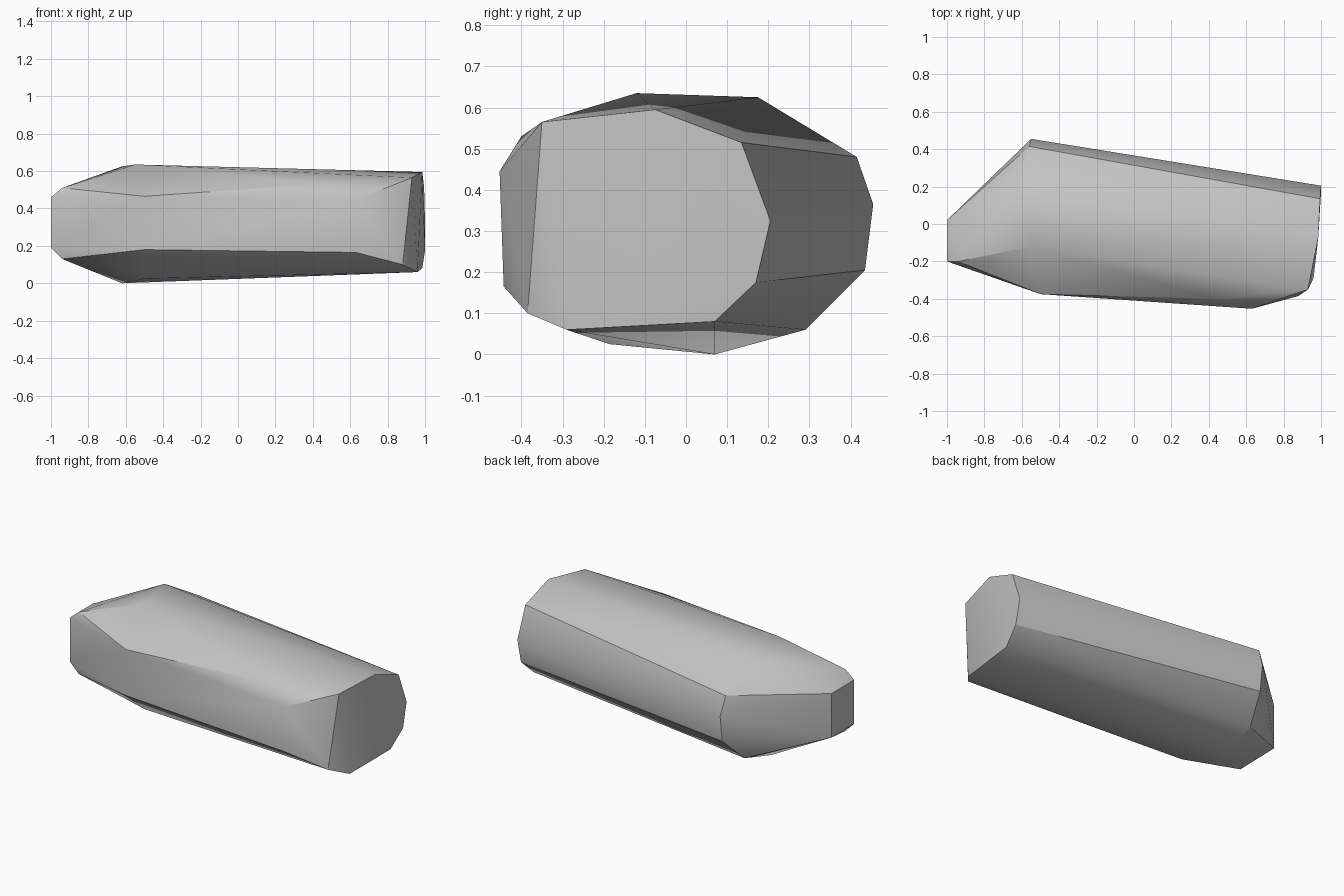
import bpy
import bmesh

# Remove the default cube
default = bpy.data.objects.get("Cube")
if default:
    bpy.data.objects.remove(default, do_unlink=True)


def make_material(name, color):
    mat = bpy.data.materials.new(name)
    mat.use_nodes = True
    mat.diffuse_color = color
    mat.node_tree.nodes["Principled BSDF"].inputs["Base Color"].default_value = color
    return mat


def hull_object(name, points, material):
    """Wrap a faceted convex shell around corner points."""
    bm = bmesh.new()
    for point in points:
        bm.verts.new(point)
    result = bmesh.ops.convex_hull(bm, input=bm.verts[:])
    loose = {v for v in result["geom_interior"] if isinstance(v, bmesh.types.BMVert)}
    loose |= {v for v in bm.verts if not v.link_faces}
    if loose:
        bmesh.ops.delete(bm, geom=list(loose), context='VERTS')
    bmesh.ops.recalc_face_normals(bm, faces=bm.faces[:])
    mesh = bpy.data.meshes.new(name)
    bm.to_mesh(mesh)
    bm.free()
    mesh.materials.append(material)
    obj = bpy.data.objects.new(name, mesh)
    bpy.context.collection.objects.link(obj)
    return obj


# Broad end cap, a nearly flat polygon leaning back toward the front
broad_end = [
    (.93, -.35, .565), (.985, -.075, .595), (.995, .135, .515), (1, .205, .325),
    (1, .17, .175), (.985, .07, .08), (.96, -.29, .06), (.88, -.385, .1),
]

# Widest ring, where the block starts to taper
shoulder = [
    (-.55, -.12, .635), (-.62, .175, .625), (-.56, .415, .48), (-.55, .455, .365),
    (-.55, .435, .205), (-.6, .29, .06), (-.62, .07, 0), (-.5, -.185, .025),
]

# Long front facet, as upper and lower corners
front_facet = [
    (-.5, -.375, .465), (.43, -.4, .53), (.63, -.453, .445),
    (.63, -.443, .165), (-.5, -.37, .18),
]

# Small nose: a square tip and its bevelled corners
nose = [(-1, y, z) for y in (.02, -.2) for z in (.19, .46)]
nose += [(-.94, -.2, z) for z in (.13, .51)]

grey = make_material("stone grey", (.55, .55, .55, 1))
block = hull_object("stone_block", broad_end + shoulder + front_facet + nose, grey)

# Soft shading with crisp main ridges
bpy.context.view_layer.objects.active = block
block.select_set(True)
bpy.ops.object.shade_smooth_by_angle(angle=.52)
